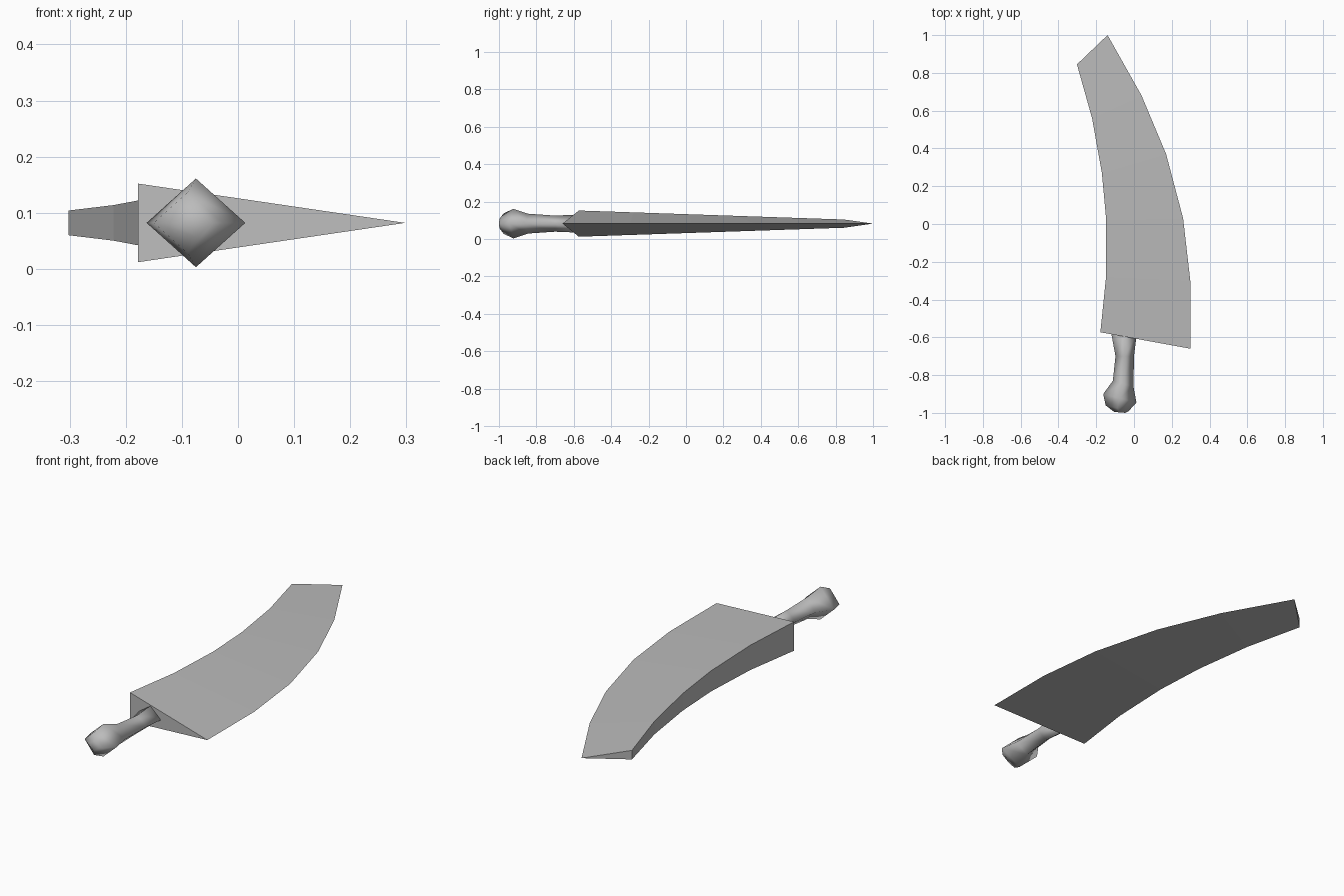
import bpy
import bmesh

cube = bpy.data.objects.get("Cube")
if cube:
    bpy.data.objects.remove(cube, do_unlink=True)

MID = 0.082  # height of the cutting edge and handle axis

steel = bpy.data.materials.new("grey steel")
steel.use_nodes = True
grey = (0.5, 0.5, 0.5, 1)
steel.diffuse_color = grey
steel.node_tree.nodes["Principled BSDF"].inputs["Base Color"].default_value = grey


def loft(name, rings):
    """Skin a row of equal-sized closed rings and cap both ends."""
    bm = bmesh.new()
    rows = [[bm.verts.new(p) for p in ring] for ring in rings]
    n = len(rows[0])
    for a, b in zip(rows, rows[1:]):
        for i in range(n):
            j = (i + 1) % n
            bm.faces.new((a[i], a[j], b[j], b[i]))
    bm.faces.new(rows[0])
    bm.faces.new(rows[-1])
    bmesh.ops.recalc_face_normals(bm, faces=bm.faces)
    mesh = bpy.data.meshes.new(name)
    bm.to_mesh(mesh)
    bm.free()
    mesh.materials.append(steel)
    obj = bpy.data.objects.new(name, mesh)
    bpy.context.collection.objects.link(obj)
    return obj


# Blade: curved wedge, thick along the spine and sharp along the edge
spine = [(-0.178, -0.573), (-0.148, -0.28), (-0.147, 0.02),
         (-0.17, 0.27), (-0.222, 0.56), (-0.302, 0.845)]
edge = [(0.298, -0.66), (0.298, -0.3), (0.26, 0.03),
        (0.17, 0.37), (0.04, 0.68), (-0.14, 1.0)]
sections = []
for (sx, sy), (ex, ey) in zip(spine, edge):
    half = 0.07 - 0.048 * (sy - spine[0][1]) / (spine[-1][1] - spine[0][1])
    sections.append([(sx, sy, MID + half), (ex, ey, MID), (sx, sy, MID - half)])
loft("blade", sections)

# Handle with pommel: diamond rings given by left point, right point, half height
grip = [((-0.105, -0.995), (-0.045, -1.0), 0.025),
        ((-0.15, -0.96), (-0.028, -0.99), 0.055),
        ((-0.163, -0.9), (0.013, -0.945), 0.079),
        ((-0.112, -0.83), (-0.003, -0.86), 0.053),
        ((-0.098, -0.7), (0.0, -0.7), 0.043),
        ((-0.122, -0.57), (0.014, -0.585), 0.048)]
rings = []
for (lx, ly), (rx, ry), half in grip:
    cx, cy = (lx + rx) / 2, (ly + ry) / 2
    rings.append([(lx, ly, MID), (cx, cy, MID + half),
                  (rx, ry, MID), (cx, cy, MID - half)])
loft("handle", rings).data.shade_smooth()
